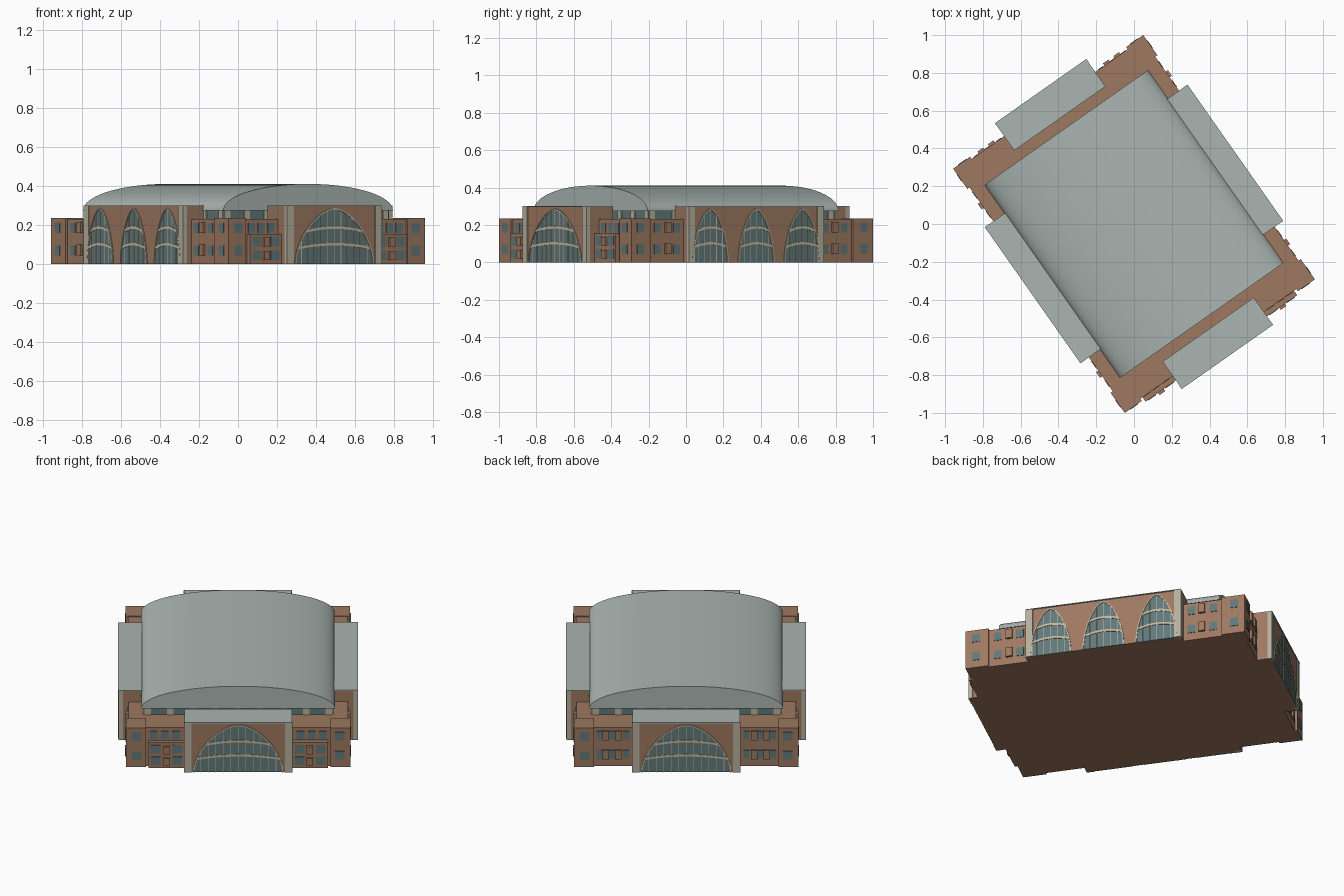
import bpy, bmesh, math

cube = bpy.data.objects.get("Cube")
if cube:
    bpy.data.objects.remove(cube, do_unlink=True)

TURN = math.radians(35.1)      # the whole building stands at an angle
HALF_W, HALF_L = 0.615, 0.79   # outer half sizes at the corner piers
WALL_Z, PORTAL_Z, SPRING_Z, RIDGE_Z = 0.235, 0.30, 0.275, 0.41
ARCH_H = 0.287


def material(name, r, g, b):
    m = bpy.data.materials.new(name)
    m.use_nodes = True
    m.diffuse_color = (r, g, b, 1)
    m.node_tree.nodes["Principled BSDF"].inputs["Base Color"].default_value = (r, g, b, 1)
    return m


BRICK = material("brick", 0.34, 0.19, 0.12)
ROOF = material("grey_roof", 0.40, 0.46, 0.44)
GLASS = material("blue_grey_glass", 0.12, 0.19, 0.195)
TRIM = material("beige_trim", 0.55, 0.47, 0.33)
STONE = material("pale_stone", 0.46, 0.43, 0.34)


def part(name, mat, side, prisms):
    """Prisms are (outline in along/up, near depth, far depth); side counts quarter turns."""
    bm = bmesh.new()
    for outline, d0, d1 in prisms:
        near = [bm.verts.new((s, -d0, z)) for s, z in outline]
        far = [bm.verts.new((s, -d1, z)) for s, z in outline]
        bm.faces.new(near)
        bm.faces.new(far[::-1])
        n = len(outline)
        for i in range(n):
            j = (i + 1) % n
            bm.faces.new((near[j], near[i], far[i], far[j]))
    bmesh.ops.recalc_face_normals(bm, faces=bm.faces)
    mesh = bpy.data.meshes.new(name)
    bm.to_mesh(mesh)
    bm.free()
    mesh.materials.append(mat)
    obj = bpy.data.objects.new(name, mesh)
    obj.rotation_euler.z = TURN + side * math.pi / 2
    bpy.context.collection.objects.link(obj)
    return obj


def rect(s0, s1, z0, z1):
    return [(s0, z0), (s1, z0), (s1, z1), (s0, z1)]


def arch_half(w, z):
    return w * max(0, 1 - (z / ARCH_H) ** 1.7) ** 0.6


def arch_height(w, s):
    return ARCH_H * (1 - (abs(s) / w) ** (1 / 0.6)) ** (1 / 1.7)


def arch_outline(c, w, shrink=0.0):
    n = 28
    pts = []
    for i in range(n + 1):
        a = math.pi * i / n
        s = w * math.cos(a)
        z = arch_height(w, s) if 0 < i < n else 0
        k = 1 - shrink / w
        pts.append((c + s * k, z * (1 - shrink / ARCH_H)))
    return pts


def band(c, w, z, thick=0.013, rise=0.02):
    """Glazing bar that bows upward in the middle."""
    h = arch_half(w, z - rise / 2)
    xs = [h * (i / 6 - 1) for i in range(13)]
    low = [(c + x, z - rise * (x / h) ** 2) for x in xs]
    return low + [(s, y + thick) for s, y in reversed(low)]


def portal(tag, side, half, front, back, arches, bars):
    """Tall entrance block with arched windows."""
    d = front - 0.006
    part(tag + "_portal_wall", BRICK, side, [(rect(-half, half, 0, PORTAL_Z - 0.004), back, d)])
    part(tag + "_portal_roof", ROOF, side,
         [(rect(-half, half, PORTAL_Z - 0.004, PORTAL_Z), back, front)])
    part(tag + "_portal_piers", STONE, side,
         [(rect(min(a, b), max(a, b), 0, PORTAL_Z - 0.004), d - 0.02, front - 0.001)
          for a, b in ((half - 0.04, half + 0.001), (-half - 0.001, 0.04 - half))])
    glass, trim = [], []
    for c, w in arches:
        glass.append((arch_outline(c, w), d - 0.005, d + 0.002))
        ring = arch_outline(c, w) + arch_outline(c, w, 0.007)[::-1]
        trim.append((ring, d, front))
        for z in (0.095, 0.18):
            trim.append((band(c, w, z), d, front - 0.001))
        for i in range(1, bars + 1):
            s = w * (2 * i / (bars + 1) - 1)
            trim.append((rect(c + s - 0.002, c + s + 0.002, 0, arch_height(w, s)),
                         d, front - 0.002))
    part(tag + "_arch_glass", GLASS, side, glass)
    part(tag + "_arch_frames", TRIM, side, trim)


# Main brick block with slightly projecting corner piers
part("main_block", BRICK, 0, [(rect(-HALF_W + 0.014, HALF_W - 0.014, 0, WALL_Z - 0.004),
                               -HALF_L + 0.014, HALF_L - 0.014)])
piers = []
for sx in (-1, 1):
    for sy in (-1, 1):
        a, b = sx * HALF_W, sx * (HALF_W - 0.11)
        piers.append((rect(min(a, b), max(a, b), 0, WALL_Z), sy * HALF_L, sy * (HALF_L - 0.13)))
part("corner_piers", BRICK, 0, piers)

# Clerestory under the big roof
part("clerestory_glass", GLASS, 0, [(rect(-0.515, 0.515, 0.22, SPRING_Z), -0.605, 0.605)])
for side, span, depth in ((0, 0.515, 0.605), (1, 0.605, 0.515),
                          (2, 0.515, 0.605), (3, 0.605, 0.515)):
    posts = [-span + 0.02 + i * (2 * span - 0.04) / 8 for i in range(9)]
    part("clerestory_posts", STONE, side,
         [(rect(s - 0.018, s + 0.018, 0.22, SPRING_Z), depth - 0.01, depth + 0.005)
          for s in posts])

# Vaulted roof: half ellipse swept along the length
steps = 40
vault = [(0.53 * math.cos(math.pi * i / steps),
          SPRING_Z + (RIDGE_Z - SPRING_Z) * math.sin(math.pi * i / steps))
         for i in range(steps + 1)]
roof = part("vaulted_roof", ROOF, 0, [(vault, -0.624, 0.624)])
bpy.ops.object.select_all(action="DESELECT")
bpy.context.view_layer.objects.active = roof
roof.select_set(True)
bpy.ops.object.shade_smooth_by_angle(angle=math.radians(35))

# Entrance blocks on all four sides
for tag, side in (("front", 0), ("back", 2)):
    portal(tag, side, 0.295, 0.86, 0.683, [(0, 0.247)], 11)
for tag, side in (("left", 1), ("right", 3)):
    portal(tag, side, 0.44, 0.656, 0.525, [(c, 0.118) for c in (-0.3, 0, 0.3)], 5)


def windows(name, side, face, centres, width, rows):
    """Mirrored rows of flat windows on one wall."""
    part(name, GLASS, side,
         [(rect(m * c - width / 2, m * c + width / 2, z, z + 0.05), face - 0.004, face + 0.003)
          for c in centres for m in (-1, 1) for z in rows])


def bays(name, side, face, centres, rows, height):
    """Small projecting brick boxes between the windows."""
    part(name, BRICK, side,
         [(rect(m * c - 0.018, m * c + 0.018, z, z + height), face - 0.004, face + 0.014)
          for c in centres for m in (-1, 1) for z in rows])


ROWS = (0.045, 0.16)
WALL_D, WALL_U = HALF_L - 0.014, HALF_W - 0.014
for side in (0, 2):
    windows("corner_windows", side, HALF_L, [0.555], 0.052, ROWS)
for side in (1, 3):
    windows("corner_windows", side, HALF_W, [0.73], 0.045, ROWS)
    windows("side_windows", side, WALL_U, [0.485, 0.61], 0.042, ROWS)
    bays("side_bays", side, WALL_U, [0.545], ROWS, 0.055)
windows("front_upper_windows", 0, WALL_D, [0.34, 0.402, 0.462], 0.042, ROWS[1:])
windows("back_windows", 2, WALL_D, [0.33, 0.405, 0.475], 0.034, ROWS)
bays("back_bays", 2, WALL_D, [0.372, 0.44], ROWS, 0.055)

# Low annexes beside the front entrance
ANNEX = 0.805
part("front_annexes", BRICK, 0, [(rect(a, b, 0, 0.155), 0.75, ANNEX)
                                 for a, b in ((0.29, 0.49), (-0.49, -0.29))])
windows("annex_windows", 0, ANNEX, [0.335, 0.45], 0.052, (0.02, 0.09))
bays("annex_bays", 0, ANNEX, [0.392], (0.02, 0.09), 0.045)
